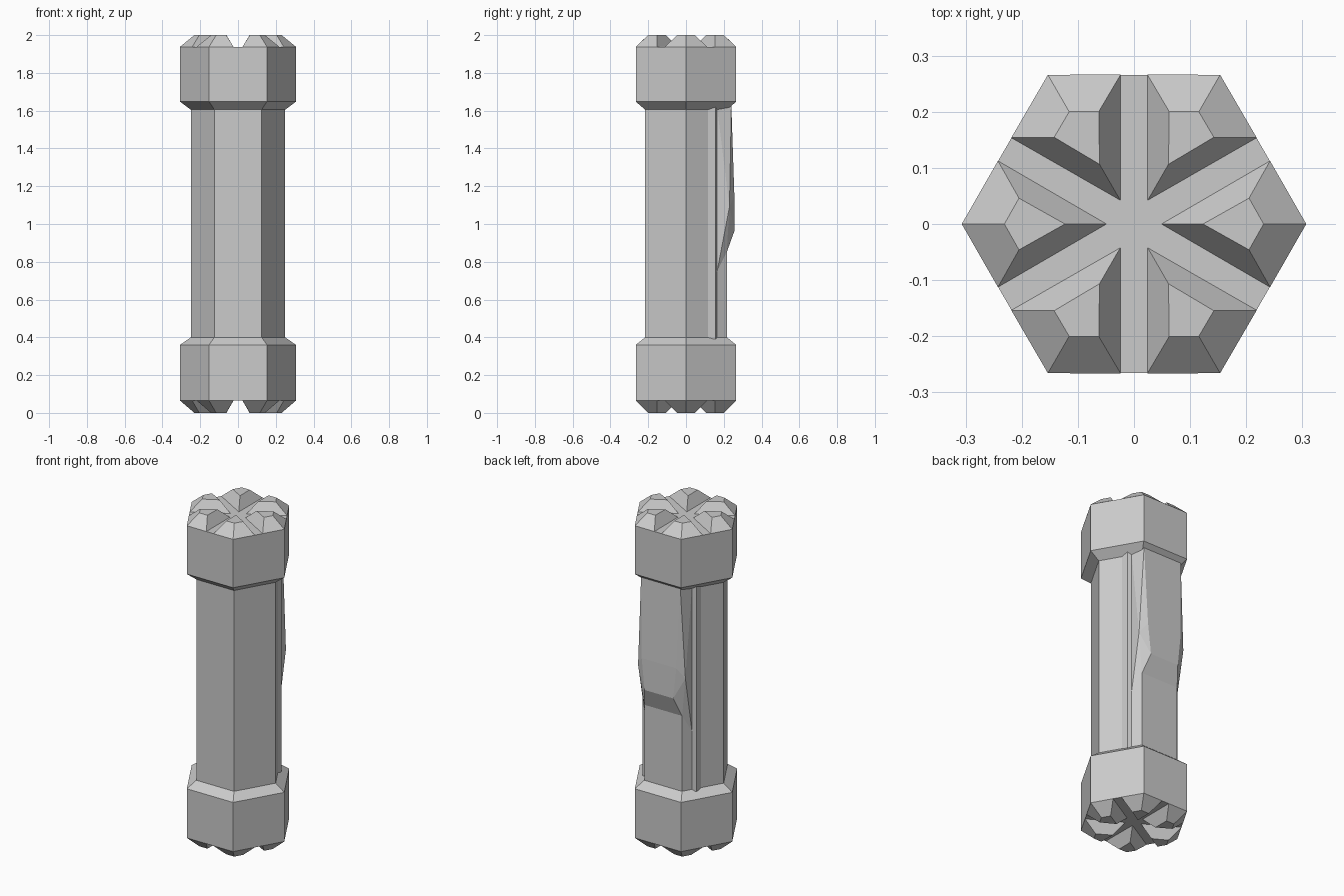
import bpy, bmesh
from math import cos, sin, radians
from mathutils import Matrix

if "Cube" in bpy.data.objects:
    bpy.data.objects.remove(bpy.data.objects["Cube"])


def make_object(name, bm):
    bmesh.ops.recalc_face_normals(bm, faces=bm.faces)
    mesh = bpy.data.meshes.new(name)
    bm.to_mesh(mesh)
    bm.free()
    obj = bpy.data.objects.new(name, mesh)
    bpy.context.collection.objects.link(obj)
    return obj


def loft(bm, rings):
    loops = [[bm.verts.new(p) for p in ring] for ring in rings]
    n = len(loops[0])
    for a, b in zip(loops, loops[1:]):
        for i in range(n):
            j = (i + 1) % n
            bm.faces.new((a[i], a[j], b[j], b[i]))
    bm.faces.new(loops[0][::-1])
    bm.faces.new(loops[-1])
    return [v for loop in loops for v in loop]


def hexagon(r, z):
    return [(r * cos(radians(60 * i)), r * sin(radians(60 * i)), z) for i in range(6)]


# Hexagonal shaft with a thick collar at each end
profile = [(0.307, 0.065), (0.307, 0.36), (0.25, 0.40),
           (0.25, 1.605), (0.307, 1.648), (0.307, 1.938)]
bm = bmesh.new()
loft(bm, [hexagon(r, z) for r, z in profile])
make_object("hex_shaft", bm)

# Six bevelled studs on each end, separated by star-shaped grooves
base = [(0.049, 0), (0.2425, -0.1125), (0.307, 0), (0.2425, 0.1125)]
crown = [(0.123, 0), (0.205, -0.046), (0.231, 0), (0.205, 0.046)]
for name, z0, z1 in (("top_studs", 1.938, 2.0), ("bottom_studs", 0.065, 0.0)):
    bm = bmesh.new()
    for i in range(6):
        verts = loft(bm, [[(x, y, z0) for x, y in base], [(x, y, z1) for x, y in crown]])
        bmesh.ops.rotate(bm, verts=verts, matrix=Matrix.Rotation(radians(60 * i), 3, 'Z'))
    make_object(name, bm)

# Raised grip plate on the back: right half outline, mirrored across x
half = {
    "top": (0.13, 0.24, 1.63), "top_base": (0.155, 0.163, 1.63),
    "mid": (0.115, 0.256, 1.15), "side": (0.157, 0.23, 1.09),
    "low": (0.095, 0.257, 0.965), "tip": (0.155, 0.163, 0.74),
    "foot": (0.125, 0.2155, 0.85),
}
bm = bmesh.new()
R = {k: bm.verts.new(p) for k, p in half.items()}
L = {k: bm.verts.new((-x, y, z)) for k, (x, y, z) in half.items()}
for a, b in (("top", "mid"), ("mid", "low"), ("low", "foot"),
             ("foot", "tip"), ("tip", "top_base"), ("top_base", "top")):
    bm.faces.new((R[a], R[b], L[b], L[a]))
for S in (R, L):
    for keys in (("top", "side", "mid"), ("mid", "side", "low"), ("low", "side", "foot"),
                 ("side", "tip", "foot"), ("top", "top_base", "side"),
                 ("top_base", "tip", "side")):
        bm.faces.new([S[k] for k in keys])
make_object("back_grip", bm)

# Thin vertical ridge beside the grip on both rear side faces
ridge = [(0.183, 0.117), (0.178, 0.156), (0.155, 0.165), (0.15, 0.13)]
for name, s in (("right_ridge", 1), ("left_ridge", -1)):
    bm = bmesh.new()
    loft(bm, [[(s * x, y, z) for x, y in ridge] for z in (0.39, 1.62)])
    make_object(name, bm)
